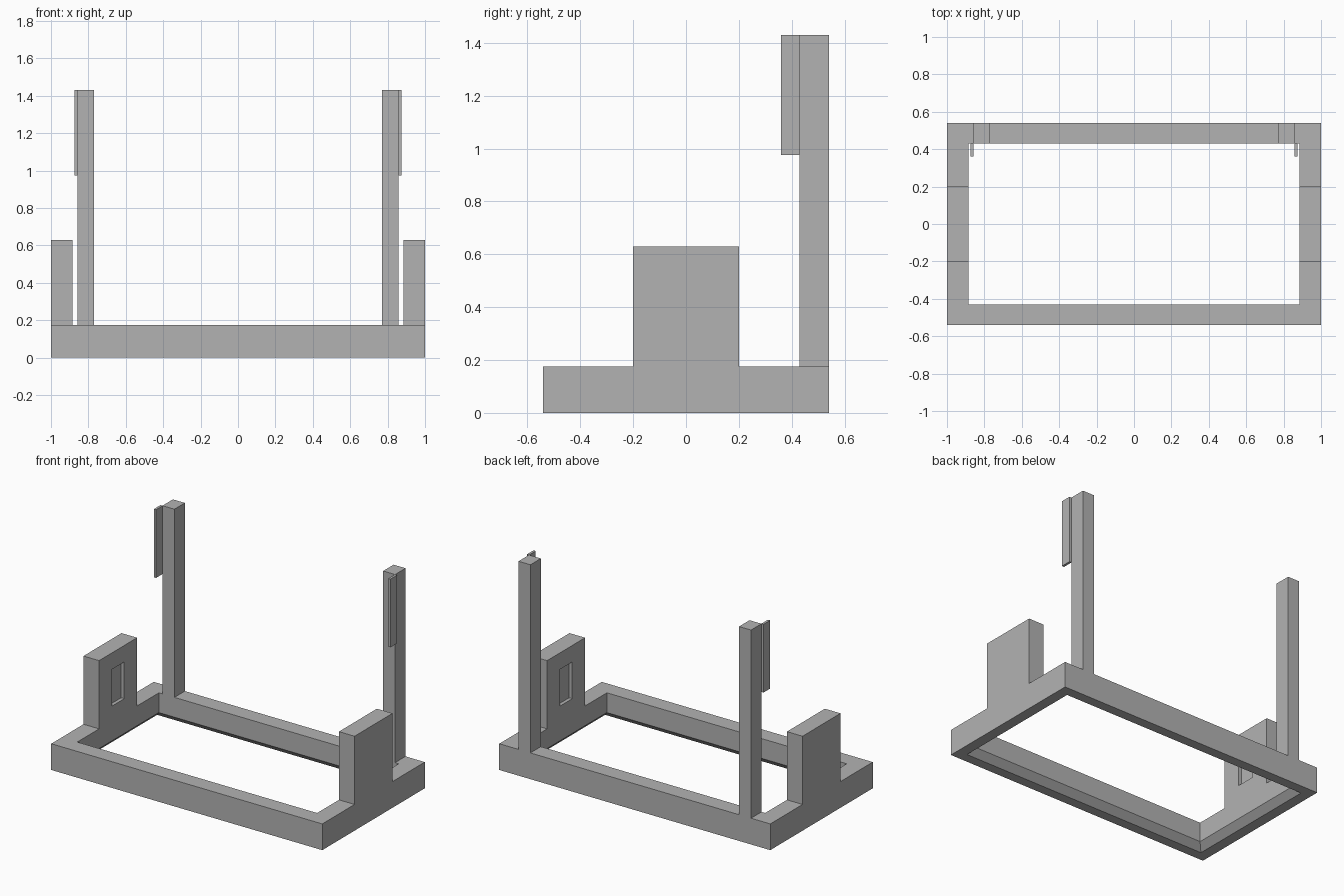
import bpy
import bmesh
from mathutils import Vector

cube = bpy.data.objects.get("Cube")
if cube:
    bpy.data.objects.remove(cube, do_unlink=True)

grey = bpy.data.materials.new("plain grey")
grey.use_nodes = True
colour = (0.45, 0.45, 0.45, 1)
grey.diffuse_color = colour
grey.node_tree.nodes["Principled BSDF"].inputs["Base Color"].default_value = colour


def rect_xy(half_x, half_y, z):
    return [Vector((sx * half_x, sy * half_y, z))
            for sx, sy in ((-1, -1), (1, -1), (1, 1), (-1, 1))]


def rect_yz(x, y0, y1, z0, z1):
    return [Vector((x, y, z)) for y, z in ((y0, z0), (y1, z0), (y1, z1), (y0, z1))]


def loft(name, rings, closed=False, mirror=False):
    """Skin a run of four-point rings; cap the ends unless the run is closed."""
    bm = bmesh.new()
    loops = [[bm.verts.new(p) for p in ring] for ring in rings]
    pairs = list(zip(loops, loops[1:]))
    if closed:
        pairs.append((loops[-1], loops[0]))
    else:
        bm.faces.new(loops[0])
        bm.faces.new(loops[-1])
    for a, b in pairs:
        for i in range(4):
            j = (i + 1) % 4
            bm.faces.new((a[i], a[j], b[j], b[i]))
    bmesh.ops.recalc_face_normals(bm, faces=bm.faces)
    mesh = bpy.data.meshes.new(name)
    bm.to_mesh(mesh)
    bm.free()
    mesh.materials.append(grey)
    obj = bpy.data.objects.new(name, mesh)
    bpy.context.collection.objects.link(obj)
    if mirror:
        obj.modifiers.new("mirror", 'MIRROR').use_axis[0] = True
    return obj


# Shared sizes
outer_x, outer_y = 1.0, 0.54
inner_x, inner_y = 0.885, 0.43
base_top, post_top = 0.175, 1.43
chamfer = 0.043

# Base frame with a chamfered lower inside edge
loft("base_frame", [
    rect_xy(outer_x, outer_y, 0),
    rect_xy(outer_x, outer_y, base_top),
    rect_xy(inner_x, inner_y, base_top),
    rect_xy(inner_x, inner_y, chamfer),
    rect_xy(inner_x + chamfer, inner_y + chamfer, 0),
], closed=True)

# Side blocks with a shallow pocket in the inward face
pocket = (-0.065, 0.065, 0.275, 0.52)
block = (-0.2, 0.2, base_top, 0.63)
loft("side_blocks", [
    rect_yz(outer_x, *block),
    rect_yz(inner_x, *block),
    rect_yz(inner_x, *pocket),
    rect_yz(inner_x + 0.023, *pocket),
], mirror=True)

# Tall rear posts
post = (inner_y, outer_y, base_top, post_top)
loft("rear_posts", [rect_yz(0.77, *post), rect_yz(0.858, *post)], mirror=True)

# Thin upright tabs on the front outer corners of the posts
tab = (0.36, inner_y, 0.975, post_top)
loft("post_tabs", [rect_yz(0.857, *tab), rect_yz(0.873, *tab)], mirror=True)
